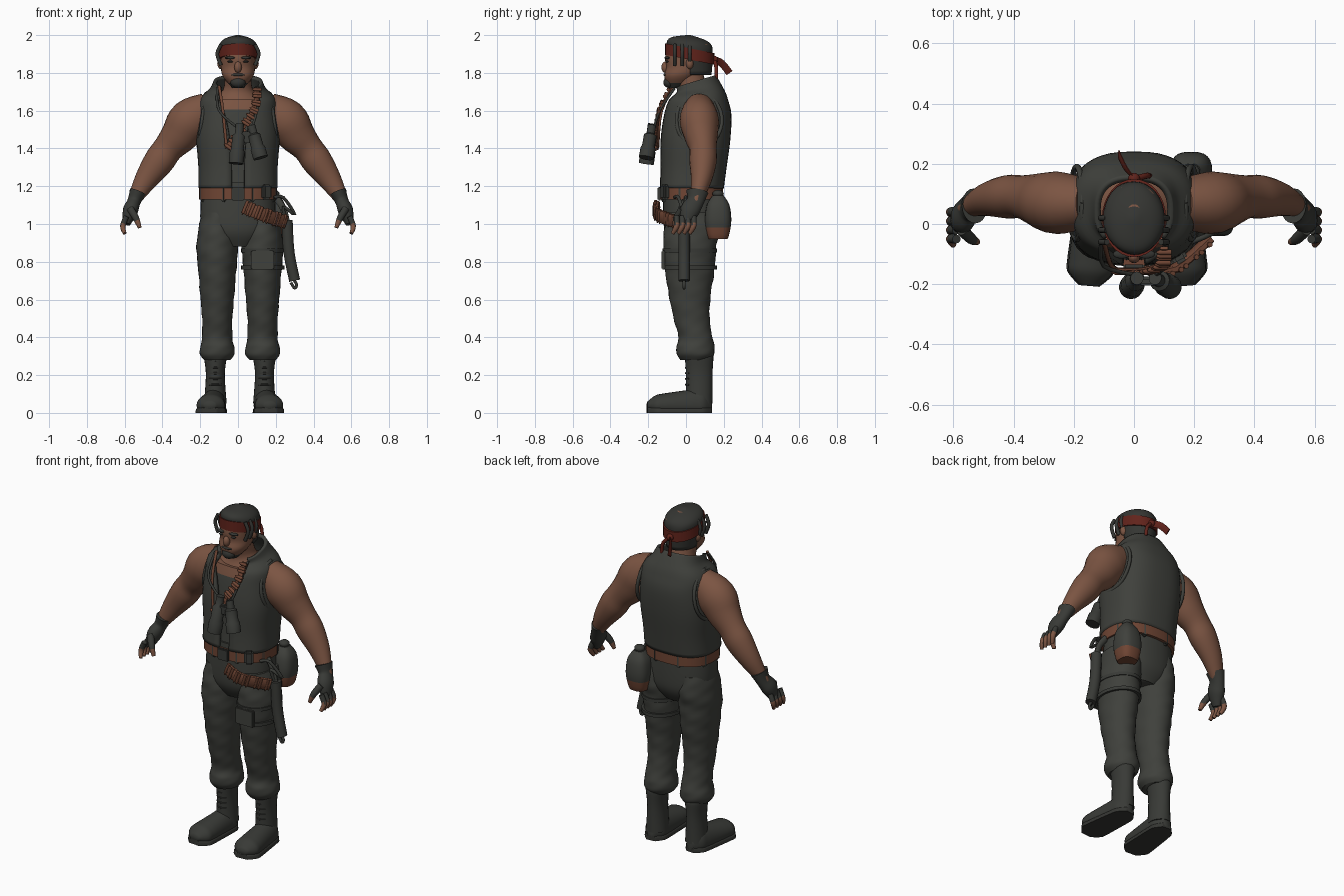
import bpy, bmesh, math
from mathutils import Vector, Matrix, Euler

if "Cube" in bpy.data.objects:
    bpy.data.objects.remove(bpy.data.objects["Cube"])


def material(name, red, green, blue):
    mat = bpy.data.materials.new(name)
    mat.use_nodes = True
    mat.diffuse_color = (red, green, blue, 1)
    shader = next(node for node in mat.node_tree.nodes if node.type == "BSDF_PRINCIPLED")
    shader.inputs["Base Color"].default_value = (red, green, blue, 1)
    shader.inputs["Roughness"].default_value = .8
    return mat


CLOTH = material("olive_cloth", .05, .052, .045)
DARK = material("dark_gear", .04, .042, .037)
HAIR = material("dark_hair", .035, .036, .032)
SKIN = material("skin", .2, .09, .055)
LEATHER = material("brown_leather", .16, .06, .034)
RED = material("red_cloth", .12, .017, .011)
X, Y, Z = Vector((1, 0, 0)), Vector((0, 1, 0)), Vector((0, 0, 1))
SIDES = ((1, "left"), (-1, "right"))


def finish(name, bm, mats, rule=None, angle=50):
    mesh = bpy.data.meshes.new(name)
    bmesh.ops.recalc_face_normals(bm, faces=bm.faces)
    for face in bm.faces:
        face.smooth = True
        if rule:
            face.material_index = int(rule(face.calc_center_median()))
    bm.to_mesh(mesh)
    bm.free()
    for mat in mats:
        mesh.materials.append(mat)
    mesh.set_sharp_from_angle(angle=math.radians(angle))
    ob = bpy.data.objects.new(name, mesh)
    bpy.context.collection.objects.link(ob)
    return ob


def spline(rings, sub):
    """Smooth interpolation through all rings."""
    out, last = [], len(rings) - 1
    for i in range(last):
        group = rings[max(i - 1, 0)], rings[i], rings[i + 1], rings[min(i + 2, last)]
        for k in range(sub):
            t = k / sub
            out.append([b + t / 2 * (c - a + t * (2*a - 5*b + 4*c - d + t * (3*(b - c) + d - a)))
                        for a, b, c, d in zip(*group)])
    return out + [list(rings[last])]


def loft(name, mats, rings, n=24, power=2, ref=None, sub=4, rule=None,
         wrinkle=0, floor=-1, tilt=None, gap=None, thick=0):
    """Rings are centre and two radii; they lie flat, or follow the path if ref is given."""
    path = spline(rings, sub)
    points = [Vector(ring[:3]) for ring in path]
    bm, rows = bmesh.new(), []
    for i, (x, y, z, ru, rv) in enumerate(path):
        u, v = X, Y
        if ref:
            along = points[min(i + 1, len(points) - 1)] - points[max(i - 1, 0)]
            u = ref.cross(along).normalized()
            v = along.cross(u).normalized()
        row, start = [], gap(z) if gap else 0
        for k in range(n + bool(gap)):
            a = start + (math.tau - 2 * start) * k / n
            sn, cs = math.sin(a), math.cos(a)
            fold = 1 + wrinkle * (math.sin(2*a + 55*z) + .6 * math.sin(5*a - 90*z))
            q = points[i] + u * (ru * fold * math.copysign(abs(sn) ** (2 / power), sn))
            q -= v * (rv * fold * math.copysign(abs(cs) ** (2 / power), cs))
            if tilt:
                q.z += tilt(z) * (q.y - y)
            q.z = max(q.z, floor)
            row.append(bm.verts.new(q))
        rows.append(row)
    for low, high in zip(rows, rows[1:]):
        for k in range(n):
            j = (k + 1) % len(low)
            bm.faces.new((low[k], low[j], high[j], high[k]))
    if not gap:
        bm.faces.new(rows[0])
        bm.faces.new(rows[-1])
    ob = finish(name, bm, mats, rule)
    if thick:
        mod = ob.modifiers.new("thickness", "SOLIDIFY")
        mod.thickness, mod.offset = thick, 0
    return ob


def stack(name, mats, levels, x=0, **options):
    """Level rings: height, depth, half width, half depth."""
    return loft(name, mats, [(x, y, z, rx, ry) for z, y, rx, ry in levels], **options)


def tube(name, mats, points, radii, flat=1, side=1, ref=Y, n=10, **options):
    if not isinstance(radii, list):
        radii = [radii] * len(points)
    rings = [(side * x, y, z, r, r * flat) for (x, y, z), r in zip(points, radii)]
    return loft(name, mats, rings, ref=ref, n=n, **options)


def ball(name, mat, centre, radii):
    bm = bmesh.new()
    bmesh.ops.create_uvsphere(bm, u_segments=16, v_segments=10, radius=1,
                              matrix=Matrix.LocRotScale(Vector(centre), None, Vector(radii)))
    return finish(name, bm, [mat])


def box(name, mat, centre, size, turn=0):
    bm = bmesh.new()
    bmesh.ops.create_cube(bm, size=1, matrix=Matrix.LocRotScale(Vector(centre), Euler((0, 0, turn)), Vector(size)))
    bmesh.ops.bevel(bm, geom=bm.edges[:], offset=min(size) / 4, segments=2, affect="EDGES")
    return finish(name, bm, [mat], angle=35)


# Open vest with raised collar, undershirt and neck
vest = [(1.19, .03, .2, .16), (1.3, .04, .2, .165), (1.45, .05, .21, .175), (1.58, .06, .2, .17),
        (1.66, .06, .19, .15), (1.71, .06, .14, .12), (1.75, .04, .12, .11)]
stack("vest", [CLOTH], vest, n=40, power=2.6, thick=.02,
      gap=lambda z: .1 + .7 * ((z - 1.2) / .55) ** 4, tilt=lambda z: 3 * max(0, z - 1.65))
stack("torso", [SKIN, CLOTH], [(z, y, rx - .02, ry - .02) for z, y, rx, ry in vest[:5]],
      n=32, power=2.6, rule=lambda c: c.z < 1.61)
stack("neck", [SKIN], [(1.65, .06, .15, .12), (1.71, .04, .08, .08), (1.8, .01, .07, .08)])

# Head and face
stack("head", [SKIN, HAIR], [(1.72, -.05, .03, .04), (1.78, -.03, .08, .085), (1.83, 0, .09, .105),
                             (1.88, .01, .09, .12), (1.95, .02, .09, .11), (1.99, .02, .03, .04)],
      power=2.2, n=32, rule=lambda c: c.z < 1.75)
ball("nose", SKIN, (0, -.11, 1.83), (.02, .02, .03))
ball("goatee", HAIR, (0, -.09, 1.75), (.04, .03, .03))
ball("moustache", HAIR, (0, -.1, 1.79), (.04, .02, .01))
for s, side in SIDES:
    ball(side + "_eye", HAIR, (s * .04, -.1, 1.86), (.015, .01, .006))
    ball(side + "_brow", HAIR, (s * .04, -.1, 1.88), (.03, .015, .008))
    ball(side + "_ear", SKIN, (s * .09, .02, 1.85), (.02, .02, .03))
    for k in range(3):
        y = .04 * k - .06
        tube(f"{side}_hair_lock_{k}", [HAIR], [(.09, y, 1.95), (.11, y, 1.9), (.09, y, 1.84)], .01, side=s)

# Hair and tied headband
stack("hair_crown", [HAIR], [(1.9, .02, .1, .12), (1.95, .02, .1, .12), (1.98, .02, .07, .09), (2, .02, .01, .01)],
      n=32, wrinkle=.01, tilt=lambda z: z - 2.1)
stack("hair_back", [HAIR], [(1.79, .03, .08, .1), (1.9, .02, .1, .12)], gap=lambda z: 1.5, thick=.01)
stack("headband", [RED], [(z, .02, .106, .13) for z in (1.87, 1.93)], n=32, sub=1, tilt=lambda z: -.2)
ball("headband_knot", RED, (0, .15, 1.87), (.02, .02, .02))
tube("headband_tail_long", [RED], [(0, .15, 1.87), (-.03, .19, 1.85), (-.05, .23, 1.8)], .02, flat=.2, ref=X)
tube("headband_tail_short", [RED], [(0, .15, 1.87), (.04, .16, 1.83), (.05, .16, 1.77)], .01)

# Bare arms, half-finger gloves and armhole seams
for s, side in SIDES:
    tube(side + "_arm", [SKIN], [(.15, .07, 1.61), (.25, .07, 1.55), (.31, .08, 1.47), (.37, .09, 1.4),
                                 (.42, .09, 1.33), (.49, .08, 1.23), (.56, .05, 1.11)],
         [.09, .115, .1, .08, .08, .06, .03], flat=.9, side=s, n=24)
    tube(side + "_glove", [DARK], [(.53, .06, 1.17), (.55, .05, 1.12), (.57, .02, 1.07), (.59, 0, 1)],
         [.045, .035, .04, .02], flat=1.3, side=s, n=20)
    for k in range(4):
        y = .03 * k - .05
        tube(f"{side}_finger_{k}", [SKIN, DARK], [(.59, y, 1.04), (.61, y, .99), (.6, y - .02, .95)],
             [.015, .015, .01], side=s, rule=lambda c: c.z > 1)
    tube(side + "_thumb", [SKIN, DARK], [(.57, -.02, 1.08), (.54, -.05, 1.03), (.52, -.06, .98)],
         [.02, .018, .01], side=s, rule=lambda c: c.z > 1.02)
    turns = [math.tau * k / 16 for k in range(17)]
    tube(side + "_armhole_seam", [CLOTH], [(.19 - .02 * math.cos(a), .07 + .12 * math.sin(a), 1.55 + .14 * math.cos(a))
                                           for a in turns], .01, side=s, ref=X)

# Trousers
stack("trouser_seat", [CLOTH], [(.88, .03, .1, .1), (.95, .03, .18, .14), (1.04, .03, .2, .15), (1.22, .03, .19, .15)],
      n=32, power=2.3)
for s, side in SIDES:
    stack(side + "_trouser_leg", [CLOTH],
          [(.28, .05, .07, .08), (.31, .05, .09, .1), (.35, .05, .09, .1), (.4, .05, .08, .09), (.5, .03, .08, .095),
           (.62, .02, .09, .11), (.75, .02, .1, .13), (.87, .02, .11, .14), (.97, .03, .1, .145), (1.06, .03, .08, .13)],
          x=s * .12 + .01, wrinkle=.015, n=32, sub=6)

# Laced boots: rounded foot and wider flat sole share one outline rule
for s, side in SIDES:
    x = s * .13 + .01
    stack(side + "_boot_shaft", [DARK], [(.05, .07, .06, .07), (.2, .07, .05, .07), (.29, .07, .06, .075),
                                         (.3, .07, .06, .07)], x=x)
    foot, sole = [], []
    for k in range(9):
        t = (k + .1) / 8.2
        end = math.sqrt(1 - (2 * t - 1) ** 6)
        spot = (x + s * .03 * t, .14 - .35 * t)
        width = (.06 + .02 * t) * end
        foot.append((*spot, .04, width, (.1 - .05 * t) * end))
        sole.append((*spot, 0, width + .005, .03))
    loft(side + "_boot_foot", [DARK], foot, ref=Z, floor=.01)
    loft(side + "_boot_sole", [HAIR], sole, ref=Z, floor=0, power=5)
    for k in range(5):
        z = .15 + .03 * k
        tube(f"{side}_boot_lace_{k}", [HAIR], [(x + u, 20 * u * u, z) for u in (-.03, 0, .03)], .006, ref=Z, n=6)

# Thigh straps and pocket
for k, z in enumerate((.77, .86)):
    stack(f"thigh_strap_{k}", [DARK], [(z + lift, .02, .115, .145) for lift in (-.01, .01)], x=.13, sub=1)
box("thigh_pocket", CLOTH, (.13, -.12, .81), (.12, .02, .1))

# Belt with loops, buckle and case
stack("belt", [LEATHER], [(z, .03, .206, .167) for z in (1.13, 1.19)], n=36, power=2.4, sub=1)
box("belt_buckle", DARK, (0, -.14, 1.16), (.07, .02, .07))
for k in range(8):
    a = math.tau * (k + .5) / 8
    box(f"belt_loop_{k}", CLOTH, (.2 * math.sin(a), .03 - .16 * math.cos(a), 1.16), (.025, .025, .085), turn=a)
box("belt_case", DARK, (.15, -.11, 1.17), (.05, .04, .08), turn=.5)


# Cartridge strips on chest and hip
def cartridges(name, points, width, count, reach):
    tube(name + "_strap", [LEATHER], points, width, flat=.4, power=4)
    path = [Vector(q) for q in spline(points, 8)]
    for k in range(count):
        i = 1 + round(k * (len(path) - 3) / (count - 1))
        step = Y.cross(path[i + 1] - path[i - 1]).normalized() * reach
        spot = path[i] - Y * .01
        tube(f"{name}_cartridge_{k}", [LEATHER], [spot - step, spot + step / 2, spot + step],
             [.009, .009, .003], n=8, sub=1)


cartridges("chest_bandolier", [(.1, -.08, 1.72), (.09, -.13, 1.62), (.03, -.15, 1.52), (-.06, -.15, 1.4)], .014, 15, .025)
cartridges("hip_bandolier", [(.03, -.15, 1.09), (.13, -.15, 1.05), (.25, -.05, 1.01)], .035, 10, .04)
tube("bandolier_cord", [LEATHER], [(-.1, -.06, 1.73), (-.08, -.13, 1.6), (-.06, -.15, 1.4)], .008)

# Binoculars hung on a neck strap
for side, top, low in (("right", (.01, -.18, 1.53), (-.01, -.21, 1.32)), ("left", (.07, -.18, 1.52), (.12, -.21, 1.35))):
    profile = {0: .022, .25: .022, .3: .034, .65: .034, .7: .04, 1: .04}
    tube(side + "_binocular_barrel", [DARK], [Vector(top).lerp(Vector(low), f) for f in profile],
         list(profile.values()), n=18, sub=1)
box("binocular_bridge", DARK, (.05, -.19, 1.46), (.07, .03, .06))
for s, side in SIDES:
    tube(side + "_neck_strap", [DARK], [(s * .11, -.06, 1.72), (s * .1, -.14, 1.6), (.04 + s * .03, -.17, 1.5)], .007)

# Rear canteen pouch, side sheath and cord
stack("canteen_pouch", [CLOTH, LEATHER], [(.92, .17, .05, .05), (.95, .17, .06, .06), (1.02, .17, .07, .07),
                                          (1.1, .17, .06, .06), (1.15, .17, .03, .03)],
      x=.19, power=2.8, rule=lambda c: c.z < .98)
ball("canteen_cap", DARK, (.19, .17, 1.16), (.03, .03, .02))
tube("sheath", [DARK], [(.26, -.01, 1.02), (.27, -.01, .85), (.3, -.01, .7)], .03, n=14)
tube("sheath_end_loop", [DARK], [(.29, -.01, .71), (.31, -.01, .68), (.3, -.01, .66), (.28, -.01, .69)], .008)
tube("sheath_cord", [DARK], [(.19, -.06, 1.14), (.24, -.04, 1.14), (.3, -.01, 1.05), (.24, -.03, 1.09), (.26, -.01, 1)], .009)
tube("sheath_hanger", [CLOTH], [(.2, 0, 1.14), (.24, -.01, 1.08), (.26, -.01, 1)], .018, flat=.6)
